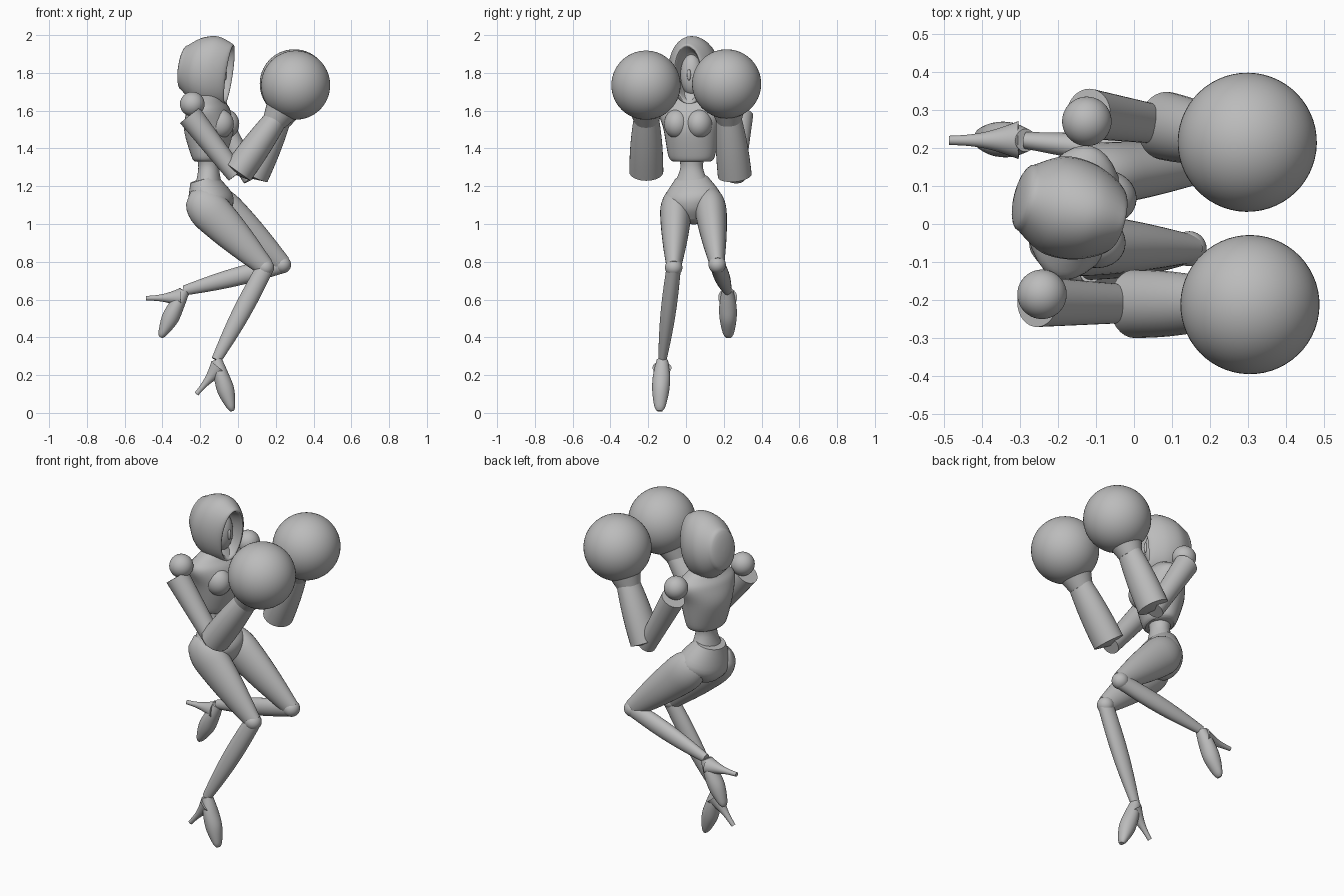
import bpy, bmesh, math
from mathutils import Vector, Matrix

default_cube = bpy.data.objects.get("Cube")
if default_cube:
    bpy.data.objects.remove(default_cube)

UP = Vector((0, 0, 1))
SIDEWAYS = Vector((0, 1, 0))
# The torso and head are turned a little about the vertical
YAW = math.radians(-14)
TURNED_SIDE = Matrix.Rotation(YAW, 3, "Z") @ SIDEWAYS
FACING = TURNED_SIDE.cross(UP)

grey = bpy.data.materials.new("plain_grey")
grey.use_nodes = True
grey.diffuse_color = (0.5, 0.5, 0.5, 1)
shader = grey.node_tree.nodes["Principled BSDF"]
shader.inputs["Base Color"].default_value = grey.diffuse_color


def finish(name, bm):
    """Turn the working mesh into a smooth shaded object."""
    bmesh.ops.recalc_face_normals(bm, faces=bm.faces)
    mesh = bpy.data.meshes.new(name)
    bm.to_mesh(mesh)
    bm.free()
    mesh.materials.append(grey)
    part = bpy.data.objects.new(name, mesh)
    bpy.context.collection.objects.link(part)
    bpy.ops.object.select_all(action="DESELECT")
    part.select_set(True)
    bpy.context.view_layer.objects.active = part
    bpy.ops.object.shade_smooth_by_angle(angle=math.radians(40))


def refine(rows, steps=6):
    """Run a smooth curve through the given rows."""
    rows = [Vector(row) for row in rows]
    padded = [rows[0]] + rows + [rows[-1]]
    result = []
    for before, start, end, after in zip(padded, padded[1:], padded[2:], padded[3:]):
        leave, arrive = (end - before) / 2, (after - start) / 2
        for step in range(steps):
            t = step / steps
            ease = t * t * (3 - 2 * t)
            result.append(start.lerp(end, ease) + leave * t * (1 - t) ** 2
                          - arrive * t * t * (1 - t))
    return result + [rows[-1]]


def loft(name, origin, axis, rows, side=SIDEWAYS, sides=32):
    """Join ellipses; each row is (position along axis, half width, half depth)."""
    across = (side - axis * side.dot(axis) / axis.length_squared).normalized()
    deep = axis.normalized().cross(across)
    bm = bmesh.new()
    rings = []
    for along, width, depth in rows:
        ring = []
        for k in range(sides):
            angle = math.tau * k / sides
            offset = across * width * math.cos(angle) + deep * depth * math.sin(angle)
            ring.append(bm.verts.new(origin + axis * along + offset))
        rings.append(ring)
    for low, high in zip(rings, rings[1:]):
        for k in range(sides):
            bm.faces.new((low[k - 1], low[k], high[k], high[k - 1]))
    bm.faces.new(rings[0])
    bm.faces.new(rings[-1])
    finish(name, bm)


def limb(name, start, end, first, last, bulge=0.0, flat=1.0, rounding=0.0, steps=20):
    """Tapered, swelling tube; rounding closes its start with a dome."""
    rows = []
    for step in range(steps + 1):
        t = step / steps
        radius = first + (last - first) * t + bulge * math.sin(math.pi * t)
        if t < rounding:
            radius *= math.sqrt(max(1 - (1 - t / rounding) ** 2, 0.001))
        rows.append((t, radius, radius * flat))
    loft(name, start, end - start, rows)


def ball(name, centre, radii, segments=40):
    scale = Matrix.Diagonal(Vector(radii)).to_4x4()
    place = Matrix.Translation(centre) @ Matrix.Rotation(YAW, 4, "Z") @ scale
    bm = bmesh.new()
    bmesh.ops.create_uvsphere(bm, u_segments=segments, v_segments=segments // 2,
                              radius=1, matrix=place)
    finish(name, bm)


def sphere(name, centre, radius):
    ball(name, centre, (radius, radius, radius), 56)


# Hood: starts inside the opening, rolls over the rim and closes at the back
head = Vector((-0.165, 0.04, 1.81))
hood_axis = FACING - UP * 0.15
hood_rows = refine([(0.02, 0.03, 0.05), (0.05, 0.06, 0.11), (0.12, 0.07, 0.15),
                    (0.1, 0.1, 0.17), (0.03, 0.13, 0.19), (-0.05, 0.13, 0.17),
                    (-0.12, 0.09, 0.12)])
# Quarter-round back of the hood
hood_rows += [(-0.12 - 0.03 * math.sin(a), 0.09 * math.cos(a), 0.12 * math.cos(a))
              for a in (math.pi / 2 * k / 6.1 for k in range(1, 7))]
loft("hood", head, hood_axis, hood_rows, TURNED_SIDE)
ball("face", head + FACING * 0.04 - UP * 0.02, (0.06, 0.06, 0.11))
ball("nose", head + FACING * 0.1 - UP * 0.02, (0.01, 0.01, 0.03), 16)

# Torso: flared rib cage with a bust, over a narrow waist
spine = Vector((-0.155, 0.03, 0))
loft("rib_cage", spine, UP,
     refine([(1.33, 0.1, 0.07), (1.36, 0.125, 0.09), (1.5, 0.15, 0.13),
             (1.6, 0.18, 0.11), (1.65, 0.14, 0.08), (1.7, 0.05, 0.05)]), TURNED_SIDE)
for label, sign in (("right", -1), ("left", 1)):
    place = spine + UP * 1.53 + FACING * 0.07 + TURNED_SIDE * sign * 0.06
    ball(label + "_bust", place, (0.08, 0.07, 0.08))
neck_base = spine + UP * 1.64
limb("neck", neck_base, neck_base + UP * 0.12, 0.06, 0.045)
loft("waist", spine, UP,
     refine([(1.2, 0.1, 0.07), (1.3, 0.06, 0.055), (1.38, 0.08, 0.07)]), TURNED_SIDE)

# Pelvis narrows down and forward to the crotch
hip_top = Vector((-0.185, 0.03, 1.24))
crotch = Vector((-0.11, 0.04, 1.01))
loft("pelvis", hip_top, crotch - hip_top,
     refine([(0, 0.09, 0.07), (0.5, 0.16, 0.12), (0.8, 0.1, 0.1), (1, 0.03, 0.04)]),
     TURNED_SIDE)


def leg(label, hip, knee, ankle, toe, heel):
    hip, knee, ankle, toe, heel = map(Vector, (hip, knee, ankle, toe, heel))
    limb(label + "_thigh", hip, knee, 0.09, 0.038, 0.01, flat=1.3, rounding=0.3)
    sphere(label + "_knee", knee, 0.046)
    limb(label + "_shin", knee, ankle, 0.038, 0.022, 0.01, flat=1.2)
    # Pointed shoe with a slim tall heel
    loft(label + "_shoe", ankle, toe - ankle,
         refine([(0, 0.03, 0.03), (0.3, 0.045, 0.04), (0.6, 0.045, 0.045),
                 (0.9, 0.03, 0.025), (1, 0.015, 0.01)]))
    limb(label + "_heel", ankle.lerp(toe, 0.15), heel, 0.05, 0.012, -0.01)


# The right leg stands, the left leg is kicked back
leg("right", hip=(-0.25, -0.05, 1.17), knee=(0.145, -0.065, 0.77),
    ankle=(-0.115, -0.125, 0.28), toe=(-0.03, -0.14, 0.01), heel=(-0.22, -0.13, 0.1))
leg("left", hip=(-0.19, 0.12, 1.17), knee=(0.235, 0.165, 0.785),
    ankle=(-0.285, 0.22, 0.648), toe=(-0.41, 0.225, 0.4), heel=(-0.487, 0.22, 0.607))


def arm(label, shoulder, sleeve, elbow, wrist, glove):
    shoulder, sleeve, elbow, wrist, glove = map(Vector, (shoulder, sleeve, elbow, wrist, glove))
    sphere(label + "_shoulder", shoulder, 0.065)
    limb(label + "_upper_arm", sleeve, elbow, 0.066, 0.05)
    limb(label + "_forearm", elbow, wrist, 0.09, 0.065, 0.007, flat=0.9, rounding=0.04)
    limb(label + "_cuff", elbow.lerp(wrist, 0.9), wrist.lerp(glove, 0.3), 0.065, 0.095)
    sphere(label + "_glove", glove, 0.183)


# Both arms are folded up into a guard with round gloves
arm("right", shoulder=(-0.242, -0.185, 1.635), sleeve=(-0.255, -0.205, 1.575),
    elbow=(-0.01, -0.21, 1.26), wrist=(0.215, -0.21, 1.575), glove=(0.305, -0.212, 1.735))
arm("left", shoulder=(-0.124, 0.27, 1.635), sleeve=(-0.12, 0.29, 1.58),
    elbow=(0.075, 0.26, 1.24), wrist=(0.23, 0.225, 1.575), glove=(0.298, 0.215, 1.742))
